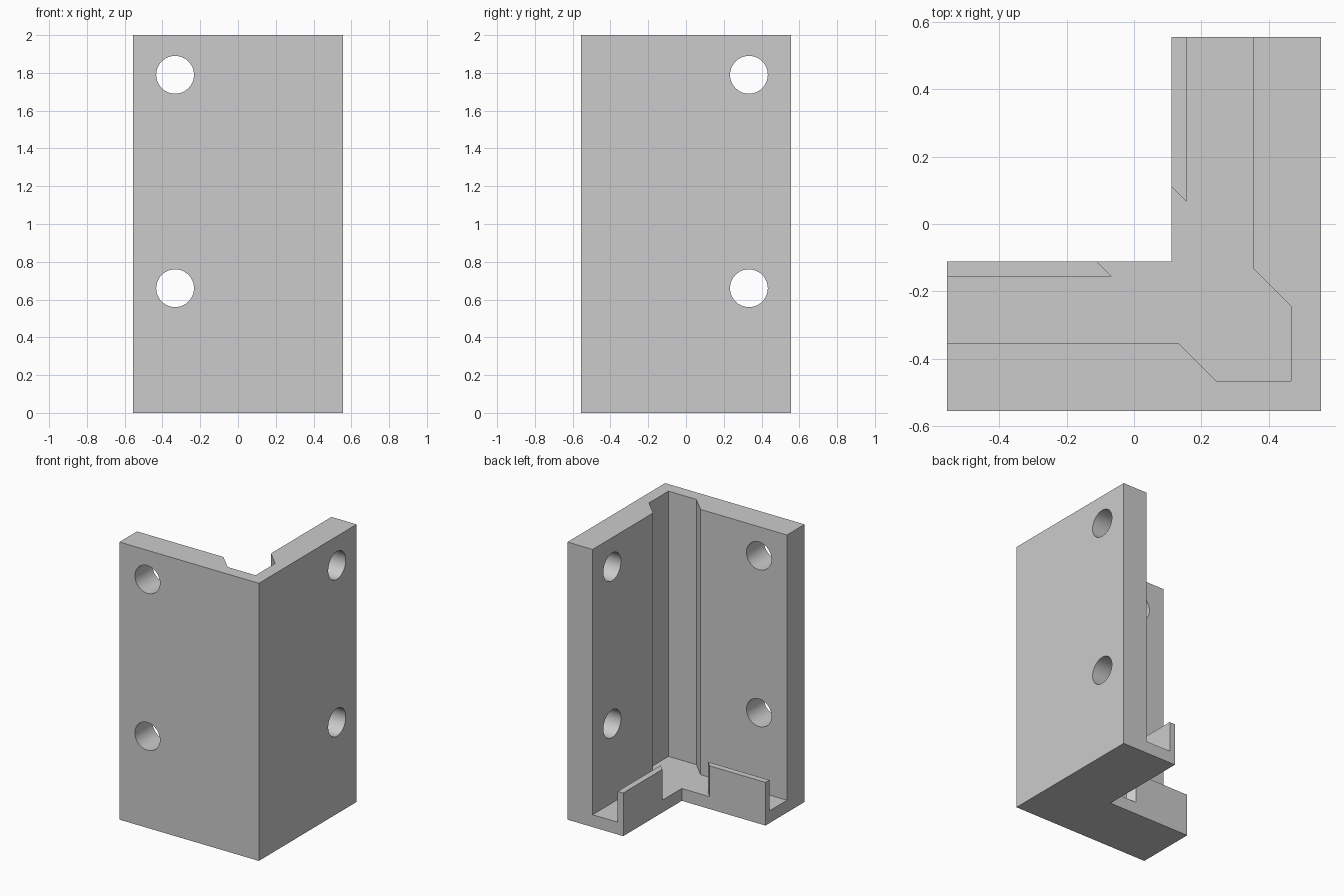
import bpy, bmesh, math
from mathutils import Matrix

cube = bpy.data.objects.get("Cube")
if cube:
    bpy.data.objects.remove(cube, do_unlink=True)

HEIGHT = 2.0
HALF = 0.5556      # half the outer width
INNER = 0.1111     # inner edge of the base
WALL = 0.3556      # inner face of the walls
GROOVE = 0.4667    # back of the corner relief
FLOOR = 0.0889     # base thickness
LIP_TOP = 0.3111
LIP = 0.0444       # lip thickness

grey = bpy.data.materials.new("light grey")
grey.use_nodes = True
colour = (0.6, 0.6, 0.6, 1)
grey.diffuse_color = colour
grey.node_tree.nodes["Principled BSDF"].inputs["Base Color"].default_value = colour


def add_object(name, bm):
    bmesh.ops.recalc_face_normals(bm, faces=bm.faces)
    mesh = bpy.data.meshes.new(name)
    bm.to_mesh(mesh)
    bm.free()
    mesh.materials.append(grey)
    obj = bpy.data.objects.new(name, mesh)
    bpy.context.collection.objects.link(obj)
    return obj


def prism(name, points, top):
    """Extrude a plan outline from the ground up to a height."""
    bm = bmesh.new()
    face = bm.faces.new([bm.verts.new((x, y, 0)) for x, y in points])
    ext = bmesh.ops.extrude_face_region(bm, geom=[face])
    verts = [g for g in ext["geom"] if isinstance(g, bmesh.types.BMVert)]
    bmesh.ops.translate(bm, verts=verts, vec=(0, 0, top))
    return add_object(name, bm)


def mirrored(points):
    """Reflect a plan outline across the bracket's diagonal."""
    return [(-y, -x) for x, y in points]


def combine(target, tool, operation):
    """Apply a boolean and discard the tool."""
    tool.hide_render = True
    mod = target.modifiers.new("combine", "BOOLEAN")
    mod.operation, mod.solver, mod.object = operation, "EXACT", tool
    bpy.context.view_layer.update()
    graph = bpy.context.evaluated_depsgraph_get()
    mesh = bpy.data.meshes.new_from_object(target.evaluated_get(graph))
    target.modifiers.clear()
    target.data = mesh
    bpy.data.objects.remove(tool, do_unlink=True)


# Two walls with a chamfered relief in the inside corner
half_inside = [(-HALF, -WALL), (0.1333, -WALL), (0.2444, -GROOVE)]
walls = half_inside + [(GROOVE, -GROOVE)] + mirrored(half_inside)[::-1]
walls += [(HALF, HALF), (HALF, -HALF), (-HALF, -HALF)]
bracket = prism("corner_bracket", walls, HEIGHT)

# L-shaped base
base = [(-HALF, -HALF), (HALF, -HALF), (HALF, HALF),
        (INNER, HALF), (INNER, -INNER), (-HALF, -INNER)]
combine(bracket, prism("base", base, FLOOR), "UNION")

# Retaining lips with slanted ends
lip = [(-HALF, -INNER), (-INNER, -INNER),
       (-INNER + LIP, -INNER - LIP), (-HALF, -INNER - LIP)]
for name, outline in (("front_lip", lip), ("side_lip", mirrored(lip))):
    combine(bracket, prism(name, outline, LIP_TOP), "UNION")

# Screw holes through both walls
for z in (0.66, 1.79):
    for x, y, axis in ((-0.333, -0.456, "X"), (0.456, 0.333, "Y")):
        bm = bmesh.new()
        place = Matrix.Translation((x, y, z)) @ Matrix.Rotation(math.pi / 2, 4, axis)
        bmesh.ops.create_cone(bm, cap_ends=True, segments=48, radius1=0.1,
                              radius2=0.1, depth=0.4, matrix=place)
        combine(bracket, add_object("hole_cutter", bm), "DIFFERENCE")

# Merge leftover coplanar faces
bm = bmesh.new()
bm.from_mesh(bracket.data)
bmesh.ops.remove_doubles(bm, verts=bm.verts, dist=0.0001)
bmesh.ops.dissolve_limit(bm, angle_limit=0.01, verts=bm.verts, edges=bm.edges)
bm.to_mesh(bracket.data)
bm.free()

# Smooth hole walls, crisp edges elsewhere
bpy.ops.object.select_all(action="DESELECT")
bracket.select_set(True)
bpy.context.view_layer.objects.active = bracket
bpy.ops.object.shade_smooth_by_angle(angle=math.radians(30))
